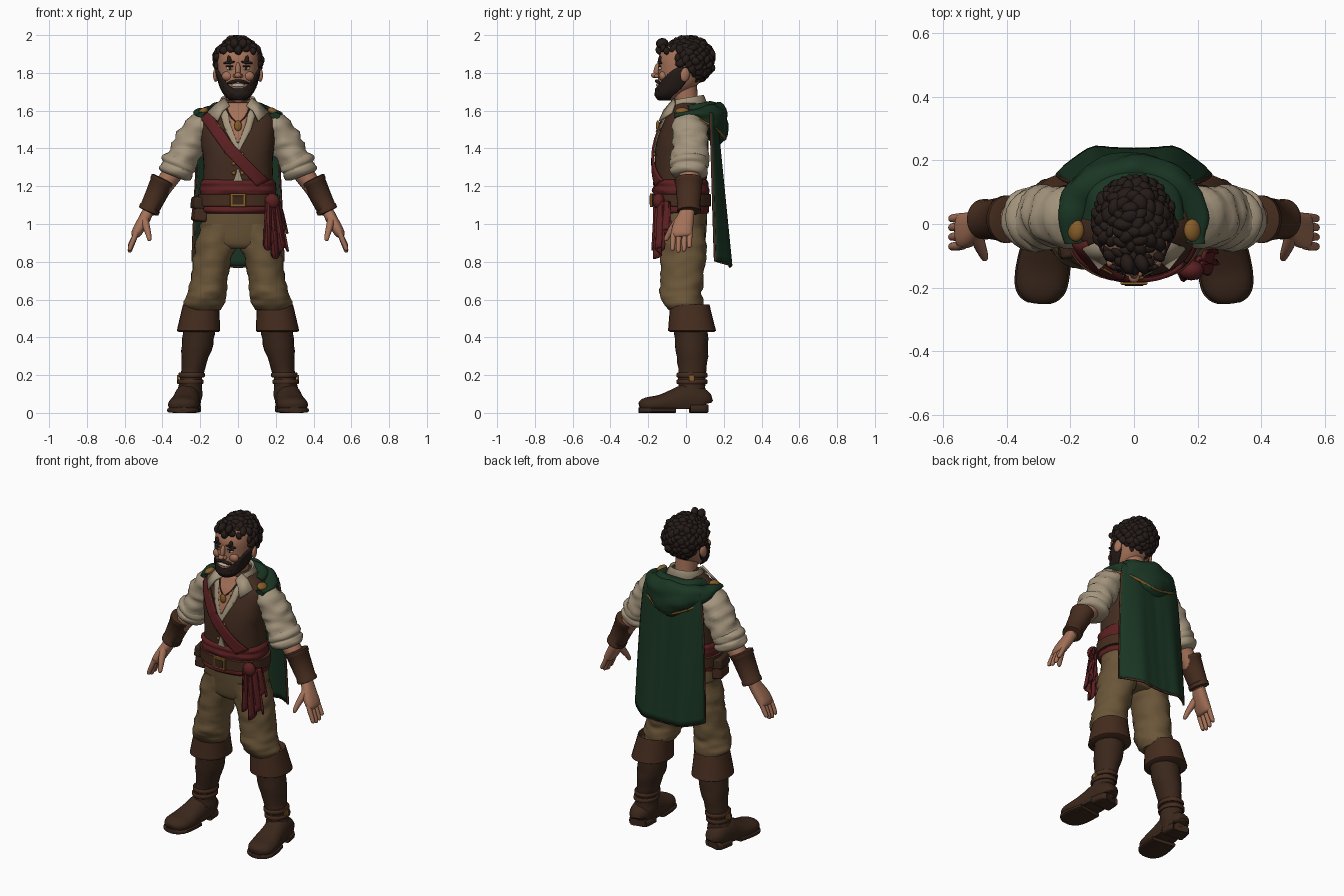
import bpy, bmesh, random
from math import sin, cos, pi, radians, exp, sqrt
from mathutils import Vector, Matrix, Euler, noise
random.seed(4)
def mat(name, *c):
    m = bpy.data.materials.new(name)
    m.diffuse_color = (*c, 1)
    return m
SKIN = mat("skin", .37, .165, .098); HAIR = mat("hair", .018, .011, .009)
SHIRT = mat("linen", .37, .30, .205); VEST = mat("vest_leather", .055, .025, .014)
TROUSER = mat("trouser_cloth", .145, .092, .04); BOOT = mat("boot_leather", .042, .02, .011)
TRIM = mat("cuff_leather", .06, .025, .013); RED = mat("red_cloth", .105, .014, .015)
GREEN = mat("green_cloth", .010, .036, .017); GOLD = mat("brass", .24, .11, .022)
WHITE = mat("eye_white", .55, .5, .45)
def finish(name, bm, m, mirror=False, thick=0, bevel=0):
    bmesh.ops.recalc_face_normals(bm, faces=bm.faces[:])
    me = bpy.data.meshes.new(name)
    bm.to_mesh(me); bm.free()
    me.materials.append(m)
    me.shade_smooth()
    me.set_sharp_from_angle(angle=radians(45))
    ob = bpy.data.objects.new(name, me)
    bpy.context.collection.objects.link(ob)
    if bevel:
        b = ob.modifiers.new("bevel", 'BEVEL'); b.width = bevel; b.segments = 2
    if thick:
        s = ob.modifiers.new("thickness", 'SOLIDIFY'); s.thickness = thick; s.offset = 0
    if mirror: ob.modifiers.new("mirror", 'MIRROR')
def smooth(P, k):
    P = [Vector(p) for p in P]; out = []
    for i in range(len(P) - 1):
        a, b, c, d = P[max(i-1, 0)], P[i], P[i+1], P[min(i+2, len(P)-1)]
        for t in [j / k for j in range(k)]:
            out.append(.5 * (2*b + (c-a)*t + (2*a-5*b+4*c-d)*t*t + (3*b-a-3*c+d)*t**3))
    return out + [P[-1]]
def spow(v, p):
    return (1 if v >= 0 else -1) * abs(v) ** (2 / p)
def skin_grid(bm, rows, closed):
    V = [[bm.verts.new(c) for c in r] for r in rows]
    n = len(V[0])
    for A, B in zip(V, V[1:]):
        for j in range(n if closed else n - 1):
            bm.faces.new((A[j], A[(j+1) % n], B[(j+1) % n], B[j]))
    return V
# loft along points (x, y, z, radius along ref axis, other radius)
def tube(name, P, m, ref=(0, 1, 0), flat=False, n=24, k=3, p=2, wr=0, mirror=False, floor=-1):
    S, R, rows = smooth(P, k), Vector(ref), []
    for i, s in enumerate(S):
        c = Vector(s[:3])
        t = Vector((0, 0, 1)) if flat else (Vector(S[min(i+1, len(S)-1)][:3]) - Vector(S[max(i-1, 0)][:3])).normalized()
        a = (R - t * R.dot(t)).normalized(); b = t.cross(a)
        rows.append([])
        for w in [2 * pi * j / n for j in range(n)]:
            d = a * s[3] * spow(sin(w), p) + b * s[4] * spow(cos(w), p)
            co = c + d
            if wr: co += d.normalized() * wr * noise.noise(Vector((co.x*12, co.y*12, co.z*26)))
            co.z = max(co.z, floor)
            rows[-1].append(co)
    bm = bmesh.new()
    V = skin_grid(bm, rows, True)
    bm.faces.new(V[0]); bm.faces.new(V[-1])
    finish(name, bm, m, mirror)
def sheet(name, rows, m, thick=.008, mirror=False):
    bm = bmesh.new()
    skin_grid(bm, rows, False)
    finish(name, bm, m, mirror, thick)
def solid(name, kind, loc, size, m, rot=(0, 0, 0), mirror=False):
    bm = bmesh.new()
    M = Matrix.LocRotScale(Vector(loc), Euler([radians(r) for r in rot]), Vector(size))
    if kind == "box": bmesh.ops.create_cube(bm, size=2, matrix=M)
    else: bmesh.ops.create_uvsphere(bm, u_segments=16, v_segments=10, radius=1, matrix=M)
    finish(name, bm, m, mirror, bevel=min(size)*.35 if kind == "box" else 0)
def prof(L):  # (z, front y, back y, half width) to loft sections
    return [(0, (f+b)/2, z, (b-f)/2, r) for z, f, b, r in L]
def at(S, z):
    for a, b in zip(S, S[1:]):
        if a[2] <= z <= b[2]: return a.lerp(b, (z - a[2]) / (b[2] - a[2]))
    return S[0] if z < S[0][2] else S[-1]
# torso and vest
body = prof([(1.0, -.13, .105, .18), (1.1, -.15, .11, .19), (1.2, -.16, .11, .185), (1.35, -.165, .115, .185), (1.45, -.152, .12, .198),
             (1.55, -.118, .115, .2), (1.6, -.09, .105, .165), (1.635, -.07, .09, .11), (1.66, -.05, .075, .07)])
BODY = smooth(body, 4)
tube("vest", body, VEST, flat=True, n=40, k=4, p=2.4, wr=.004)
def front(x, z, off):
    s = at(BODY, z)
    return Vector((x, s[1] - s[3] * max(0, 1 - min(1, abs(x)/s[4])**2.4)**(1/2.4) - off, z))
def patch(name, A, B, m, off, n=8, q=10, thick=.008):  # strip hugging the chest
    rows = []
    for i in range(len(A) - 1):
        for t in [j / q for j in range(q + 1)]:
            a, b = Vector(A[i]).lerp(Vector(A[i+1]), t), Vector(B[i]).lerp(Vector(B[i+1]), t)
            rows.append([front(*a.lerp(b, u/n), off) for u in range(n + 1)])
    sheet(name, rows, m, thick)
patch("shirt_front", [(-.105, 1.62), (-.07, 1.5), (-.004, 1.38)], [(.105, 1.62), (.07, 1.5), (.004, 1.38)], SHIRT, .004)
patch("chest_opening", [(-.06, 1.64), (-.045, 1.54), (-.004, 1.43)], [(.06, 1.64), (.045, 1.54), (.004, 1.43)], SKIN, .009)
patch("shirt_hem", [(-.003, 1.29), (-.03, 1.21)], [(.003, 1.29), (.03, 1.21)], SHIRT, .004)
patch("shoulder_strap", [(-.15, 1.6), (-.03, 1.425), (.16, 1.23)], [(-.195, 1.56), (-.07, 1.38), (.1, 1.2)], RED, .012, q=14, thick=.014)
patch("strap_keeper", [(-.118, 1.542), (-.105, 1.522)], [(-.08, 1.505), (-.067, 1.487)], GOLD, .02)
for z in (1.37, 1.32, 1.27):
    solid("vest_buttons", "ball", front(.022, z, .004), (.01, .007, .01), GOLD, mirror=True)
tube("pendant_cord", [(*front(x, z, .014), .004, .004) for x, z in ((-.065, 1.62), (-.04, 1.57), (0, 1.535), (.04, 1.57), (.065, 1.62))], BOOT, ref=(0, 1, .2), n=6)
solid("pendant", "ball", front(0, 1.52, .02), (.02, .01, .028), GOLD)
# sash, belt, pouch
tube("sash", prof([(1.055, -.155, .115, .19), (1.07, -.172, .122, .203), (1.1, -.168, .122, .2), (1.125, -.177, .125, .206), (1.155, -.17, .122, .2), (1.18, -.18, .122, .204),
     (1.2, -.172, .12, .198), (1.22, -.175, .12, .2), (1.235, -.16, .112, .188)]), RED, flat=True, n=40, p=2.3, wr=.009)
tube("belt", prof([(1.092, -.172, .125, .2), (1.095, -.183, .132, .211), (1.157, -.183, .132, .211), (1.16, -.172, .125, .2)]), TRIM, flat=True, n=40, k=1, p=2.3)
solid("buckle_frame", "box", (0, -.183, 1.126), (.042, .008, .036), GOLD)
solid("buckle_center", "box", (0, -.187, 1.126), (.03, .007, .024), BOOT)
solid("pouch", "box", (-.2, -.045, 1.075), (.035, .058, .062), TRIM, (0, 8, 10))
solid("pouch_flap", "box", (-.206, -.045, 1.11), (.036, .062, .032), BOOT, (0, 8, 10))
solid("sash_knot", "ball", (.18, -.145, 1.12), (.04, .032, .042), RED)
def drape(name, top, low, y, amp):  # hanging cloth: (x0, x1, z) at top and bottom
    T, L = Vector(top), Vector(low); rows = []
    for v in [i / 10 for i in range(11)]:
        a = T.lerp(L, v)
        rows.append([(a[0]+(a[1]-a[0])*u/20, y + .03*(u/20)**2 + amp*(.4+v)*sin(u*.75+v), a[2]-.03*v*sin(u*.3)) for u in range(21)])
    sheet(name, rows, RED, .012)
drape("sash_tail_long", (.165, .215, 1.12), (.175, .265, .845), -.155, .012)
drape("sash_tail_short", (.15, .2, 1.12), (.135, .22, .89), -.165, .01)
drape("sash_tail_back", (.18, .225, 1.12), (.2, .262, .94), -.12, .012)
# trousers
tube("trouser_hips", prof([(.87, -.1, .08, .13), (.9, -.122, .1, .185), (1.0, -.138, .11, .198), (1.1, -.148, .11, .193)]), TROUSER, flat=True, n=32, p=2.4, wr=.004)
tube("trouser_legs", [(.1, -.015, 1.0, .118, .098), (.115, -.015, .9, .123, .108), (.137, -.015, .8, .118, .1), (.155, -.02, .7, .112, .098),
     (.166, -.025, .63, .112, .105), (.175, -.018, .585, .11, .108), (.182, 0, .545, .092, .09)], TROUSER, flat=True, k=5, wr=.014, mirror=True)
# boots
tube("boot_shafts", [(.205, .025, .47, .088, .085), (.215, .03, .36, .088, .082), (.238, .033, .24, .075, .063), (.25, .03, .17, .073, .06),
     (.258, .03, .1, .076, .067), (.264, .03, .03, .076, .066)], BOOT, flat=True, k=4, wr=.006, mirror=True)
tube("boot_cuffs", [(.193, .018, .545, .09, .085), (.195, .02, .575, .104, .096), (.203, .026, .5, .116, .106), (.209, .032, .435, .127, .115),
     (.209, .032, .428, .115, .105)], TRIM, flat=True, k=1, p=2.2, mirror=True)
for z, x in ((.2, .246), (.165, .252)):
    tube("ankle_straps", [(x, .032, z+h, .077+r, .065+r) for h, r in ((-.013, 0), (-.008, .005), (.008, .005), (.013, 0))], TRIM, flat=True, k=1, mirror=True)
solid("ankle_buckles", "box", (.316, .03, .185), (.007, .015, .015), GOLD, mirror=True)
foot = [(.263, .106, .05, .03, .04), (.264, .095, .06, .062, .058), (.268, .02, .07, .085, .068), (.275, -.06, .055, .072, .073),
        (.286, -.14, .045, .05, .081), (.294, -.2, .042, .042, .076), (.297, -.232, .038, .033, .056), (.298, -.246, .035, .02, .03)]
tube("boot_feet", foot, BOOT, ref=(0, 0, 1), p=2.2, mirror=True, floor=.02)
tube("boot_soles", [(x, y-.003, .014, .014, r+.005) for x, y, z, h, r in foot[3:]], BOOT, ref=(0, 0, 1), p=4, mirror=True, floor=0)
tube("boot_heels", [(x, y, .022, .022, r+.005) for x, y, z, h, r in foot[:3]], BOOT, ref=(0, 0, 1), p=5, mirror=True, floor=0)
# sleeves, forearms, bracers
tube("sleeves", [(.14, .015, 1.555, .07, .05), (.19, .018, 1.52, .088, .076), (.24, .02, 1.455, .093, .083), (.275, .02, 1.39, .095, .083),
     (.31, .02, 1.32, .096, .084), (.33, .02, 1.285, .085, .078)], SHIRT, k=5, wr=.02, mirror=True)
tube("sleeve_rolls", [(.3, .02, 1.345, .09, .08), (.306, .02, 1.332, .1, .091), (.315, .02, 1.312, .101, .093), (.32, .02, 1.3, .095, .088), (.325, .02, 1.288, .102, .094),
     (.336, .02, 1.265, .098, .09), (.341, .02, 1.253, .075, .07)], SHIRT, wr=.014, mirror=True)
tube("forearms", [(.325, .02, 1.29, .055, .052), (.37, .017, 1.235, .056, .052), (.42, .015, 1.16, .05, .046), (.475, .01, 1.06, .038, .032)], SKIN, mirror=True)
tube("bracers", [(.394, .015, 1.24, .06, .055), (.396, .015, 1.236, .075, .067), (.404, .015, 1.219, .075, .066), (.406, .015, 1.214, .071, .062), (.432, .015, 1.157, .066, .058),
     (.464, .015, 1.09, .06, .053), (.466, .015, 1.085, .064, .057), (.474, .015, 1.067, .063, .056), (.476, .015, 1.063, .045, .04)], TRIM, k=1, mirror=True)
# hands
tube("palms", [(.472, .01, 1.075, .036, .03), (.494, -.003, 1.03, .046, .031), (.522, -.018, .98, .055, .03), (.542, -.022, .945, .054, .025), (.547, -.022, .932, .04, .014)], SKIN, p=2.4, mirror=True)
for nm, y, l in (("index", -.066, .086), ("middle", -.036, .096), ("ring", -.006, .09), ("little", .022, .07)):
    tube(nm + "_fingers", [(.536, y, .96, .014, .014), (.552, y-.003, .945-l*.3, .0145, .014), (.567, y-.004, .94-l*.65, .013, .013), (.573, y-.005, .945-l*.93, .0115, .011),
         (.573, y-.005, .945-l, .005, .005)], SKIN, n=10, mirror=True)
tube("thumbs", [(.495, -.03, 1.025, .024, .022), (.485, -.065, .985, .021, .019), (.474, -.092, .945, .015, .015), (.469, -.106, .918, .012, .011), (.468, -.108, .91, .005, .005)], SKIN, n=12, mirror=True)
# neck, head and face
tube("neck", [(0, .01, 1.54, .065, .075), (0, .005, 1.62, .062, .063), (0, -.01, 1.73, .068, .065)], SKIN)
head = prof([(1.655, -.135, -.06, .03), (1.68, -.155, -.03, .06), (1.72, -.152, .04, .085), (1.77, -.148, .09, .1), (1.82, -.146, .11, .109),
             (1.88, -.145, .12, .111), (1.93, -.118, .1, .1), (1.965, -.06, .05, .055)])
HEAD = smooth(head, 4)
tube("head", head, SKIN, flat=True, n=32, k=4, p=2.2)
solid("nose_bridge", "ball", (0, -.153, 1.817), (.014, .017, .04), SKIN, (-14, 0, 0))
solid("nose_tip", "ball", (0, -.166, 1.787), (.018, .019, .015), SKIN)
solid("nostrils", "ball", (.016, -.154, 1.784), (.011, .014, .011), SKIN, mirror=True)
solid("cheeks", "ball", (.055, -.122, 1.783), (.032, .022, .026), SKIN, mirror=True)
solid("ears", "ball", (.117, -.005, 1.79), (.014, .026, .038), SKIN, (-10, 0, 15), mirror=True)
solid("eyes", "ball", (.042, -.137, 1.824), (.019, .01, .01), WHITE, mirror=True)
solid("pupils", "ball", (.042, -.143, 1.825), (.009, .006, .009), HAIR, mirror=True)
solid("eyelids", "ball", (.042, -.139, 1.835), (.023, .009, .005), HAIR, mirror=True)
solid("eyebrows", "ball", (.047, -.139, 1.855), (.032, .011, .008), HAIR, (0, 8, 14), mirror=True)
solid("brow_marks", "ball", (.046, -.138, 1.868), (.012, .01, .024), HAIR, (0, 12, 10), mirror=True)
solid("teeth", "ball", (0, -.147, 1.734), (.036, .012, .009), WHITE)
solid("moustache", "ball", (.026, -.149, 1.753), (.035, .013, .009), HAIR, (0, 14, 18), mirror=True)
solid("chin_beard", "ball", (0, -.122, 1.685), (.05, .042, .03), HAIR)
rows = []
for w in [radians(-195 + 5.25*i) for i in range(41)]:
    rows.append([])
    for z in [1.658 + (.058 + .115 * abs(cos(w))**2.5) * j / 8 for j in range(9)]:
        s, o = at(HEAD, z), .006 + .006 * noise.noise(Vector((w*9, z*90, 0)))
        rows[-1].append(Vector(((s[4]+o) * spow(cos(w), 2.2), s[1] + (s[3]+o) * spow(sin(w), 2.2), z)))
sheet("beard", rows, HAIR)
# curly hair
solid("hair_base", "ball", (0, .025, 1.868), (.116, .122, .115), HAIR)
curls, N = [Vector((x, -.128 + 5*x*x, z)) for x, z in ((-.075, 1.92), (-.04, 1.93), (0, 1.922), (.04, 1.93), (.075, 1.915), (-.02, 1.955), (.025, 1.955))], 190
for i in range(N):
    h = 1 - 2 * (i + .5) / N
    c = Vector((.11*sqrt(1-h*h)*cos(i*2.39996), .005 + .13*sqrt(1-h*h)*sin(i*2.39996), 1.864 + .111*h))
    if not ((c.y < -.05 and c.z < 1.905) or (c.z < 1.835 and c.y < .03) or (c.z < 1.76 and c.y < .05)): curls.append(c)
bm = bmesh.new()
for c in curls:
    r = random.uniform(.02, .031)
    M = Matrix.LocRotScale(c, Euler((random.random()*6, random.random()*6, 0)), Vector((r, r*.75, r*1.15)))
    bmesh.ops.create_icosphere(bm, subdivisions=2, radius=1, matrix=M)
for v in bm.verts: v.co.z = min(v.co.z, 2)
finish("hair_curls", bm, HAIR)
# shirt collar
rows = [[Vector((r*cos(w), .005 + r*sin(w), z + h*(sin(w)+1))) for r, z, h in ((.075, 1.6, 0), (.08, 1.645, .015), (.088, 1.65, .015), (.118, 1.6, 0))]
        for w in [radians(-50 + 280*i/24) for i in range(25)]]
sheet("collar", rows, SHIRT)
sheet("collar_flaps", [[(.07, -.06, 1.665), (.115, -.06, 1.635), (.16, -.075, 1.59)], [(.045, -.09, 1.625), (.08, -.115, 1.6), (.108, -.14, 1.545)]], SHIRT, .012, True)
# cape with trim
def cape(u, v):
    y = .13 + .02*v + (.03 + .06*v) * (1 - u**4) * (1 - .14*exp(-(u/.15)**2)) + .005*v*cos(u*12)
    return Vector((u * (.185 + .055*sqrt(v)), y, 1.59 - v*(.785 + .03*(1 - u*u))))
sheet("cape", [[cape(-1 + i/20, j/24) for i in range(41)] for j in range(25)], GREEN, .012)
edge = [cape(-1, j/10) for j in range(10)] + [cape(-1 + i/10, 1) for i in range(21)] + [cape(1, 1 - j/10) for j in range(1, 11)]
tube("cape_trim", [(*c, .007, .007) for c in edge], TRIM, ref=(0, 1, .01), n=8, k=1)
# hood, trim and clasps
def arc(half, mid):
    return half + [mid] + [(-a[0], *a[1:]) for a in reversed(half)]
tube("hood", arc([(-.19, -.06, 1.575, .014, .03), (-.192, .03, 1.583, .024, .04), (-.14, .115, 1.56, .068, .055)], (0, .168, 1.53, .11, .06)), GREEN, ref=(0, 0, 1), k=6, wr=.018)
tube("hood_inner_fold", arc([(-.13, .01, 1.605, .02, .03), (-.1, .1, 1.61, .035, .035)], (0, .13, 1.61, .045, .04)), GREEN, ref=(0, 0, 1), k=6, wr=.012)
tube("hood_trim", arc([(-.228, .035, 1.57, .007, .007), (-.162, .152, 1.51, .007, .007)], (0, .207, 1.45, .007, .007)), GOLD, ref=(0, 0, 1), n=8, k=6)
solid("cape_clasps", "ball", (.183, -.02, 1.597), (.028, .036, .018), GOLD, (0, 25, 0), mirror=True)
